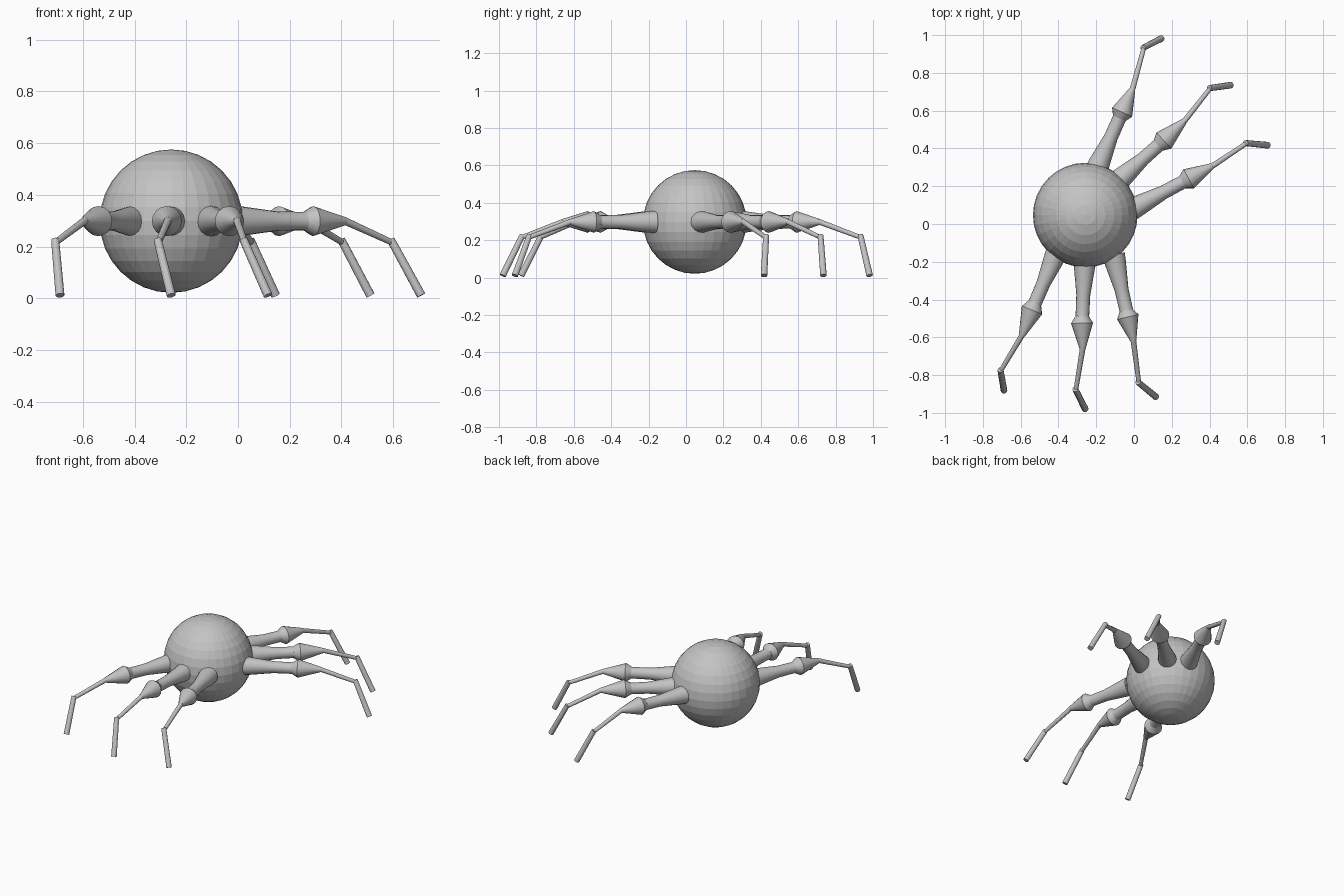
import bpy, bmesh
from mathutils import Vector

if "Cube" in bpy.data.objects:
    bpy.data.objects.remove(bpy.data.objects["Cube"])

grey = bpy.data.materials.new("light_grey")
grey.diffuse_color = (0.55, 0.55, 0.55, 1)
grey.use_nodes = True
grey.node_tree.nodes["Principled BSDF"].inputs["Base Color"].default_value = grey.diffuse_color


def finish(bm, name, smooth):
    bmesh.ops.recalc_face_normals(bm, faces=bm.faces)
    mesh = bpy.data.meshes.new(name)
    bm.to_mesh(mesh)
    bm.free()
    mesh.materials.append(grey)
    obj = bpy.data.objects.new(name, mesh)
    bpy.context.collection.objects.link(obj)
    if smooth:
        bpy.ops.object.select_all(action='DESELECT')
        obj.select_set(True)
        bpy.context.view_layer.objects.active = obj
        bpy.ops.object.shade_smooth_by_angle(angle=0.5)
    return obj


def turned(name, start, end, profile, sides=16):
    """Lathe a profile of (distance fraction, radius) along start -> end."""
    start, end = Vector(start), Vector(end)
    turn = (end - start).to_track_quat('Z', 'Y')
    length = (end - start).length
    bm = bmesh.new()
    rings = []
    for t, r in profile:
        ring = bmesh.ops.create_circle(bm, segments=sides, radius=r)['verts']
        for v in ring:
            v.co = start + turn @ (v.co + Vector((0, 0, t * length)))
        rings.append(ring)
    for a, b in zip(rings, rings[1:]):
        for i in range(sides):
            j = (i + 1) % sides
            bm.faces.new((a[i], a[j], b[j], b[i]))
    bm.faces.new(rings[0])
    bm.faces.new(rings[-1])
    return finish(bm, name, True)


# Round body
bm = bmesh.new()
bmesh.ops.create_uvsphere(bm, u_segments=32, v_segments=16, radius=0.277)
bmesh.ops.translate(bm, verts=bm.verts, vec=(-0.258, 0.047, 0.298))
finish(bm, "body", False)

# Legs: plan positions of body socket, widest joint, joint tip, knee, foot
legs = {
    "back_leg_1": [(-0.183, 0.323), (-0.063, 0.592), (-0.008, 0.714), (0.053, 0.935), (0.145, 0.982)],
    "back_leg_2": [(-0.060, 0.249), (0.158, 0.442), (0.267, 0.545), (0.405, 0.720), (0.512, 0.735)],
    "back_leg_3": [(0.020, 0.095), (0.290, 0.239), (0.415, 0.307), (0.597, 0.428), (0.708, 0.417)],
    "front_leg_1": [(-0.420, -0.175), (-0.540, -0.456), (-0.595, -0.593), (-0.706, -0.778), (-0.688, -0.882)],
    "front_leg_2": [(-0.262, -0.228), (-0.275, -0.525), (-0.272, -0.661), (-0.308, -0.880), (-0.258, -0.980)],
    "front_leg_3": [(-0.098, -0.206), (-0.033, -0.492), (-0.003, -0.619), (0.026, -0.841), (0.116, -0.915)],
}
for name, plan in legs.items():
    socket, joint, tip, knee, foot = [
        Vector((x, y, z)) for (x, y), z in zip(plan, (0.298, 0.298, 0.298, 0.215, 0.011))]
    # Tapered upper limb, begun slightly inside the body
    turned(name + "_upper", socket, joint,
           [(-0.15, 0.060), (0.0, 0.056), (0.5, 0.037), (0.86, 0.036), (0.88, 0.037)])
    # Cone shaped joint
    turned(name + "_joint", joint, tip, [(-0.27, 0.036), (0.0, 0.058), (1.0, 0.016)])
    # Thin middle limb
    turned(name + "_middle", tip, knee, [(-0.03, 0.015), (1.0, 0.012), (1.04, 0.012)], 12)
    # Foot rod
    turned(name + "_foot", knee, foot, [(-0.06, 0.015), (0.0, 0.016), (1.0, 0.0175)], 12)
